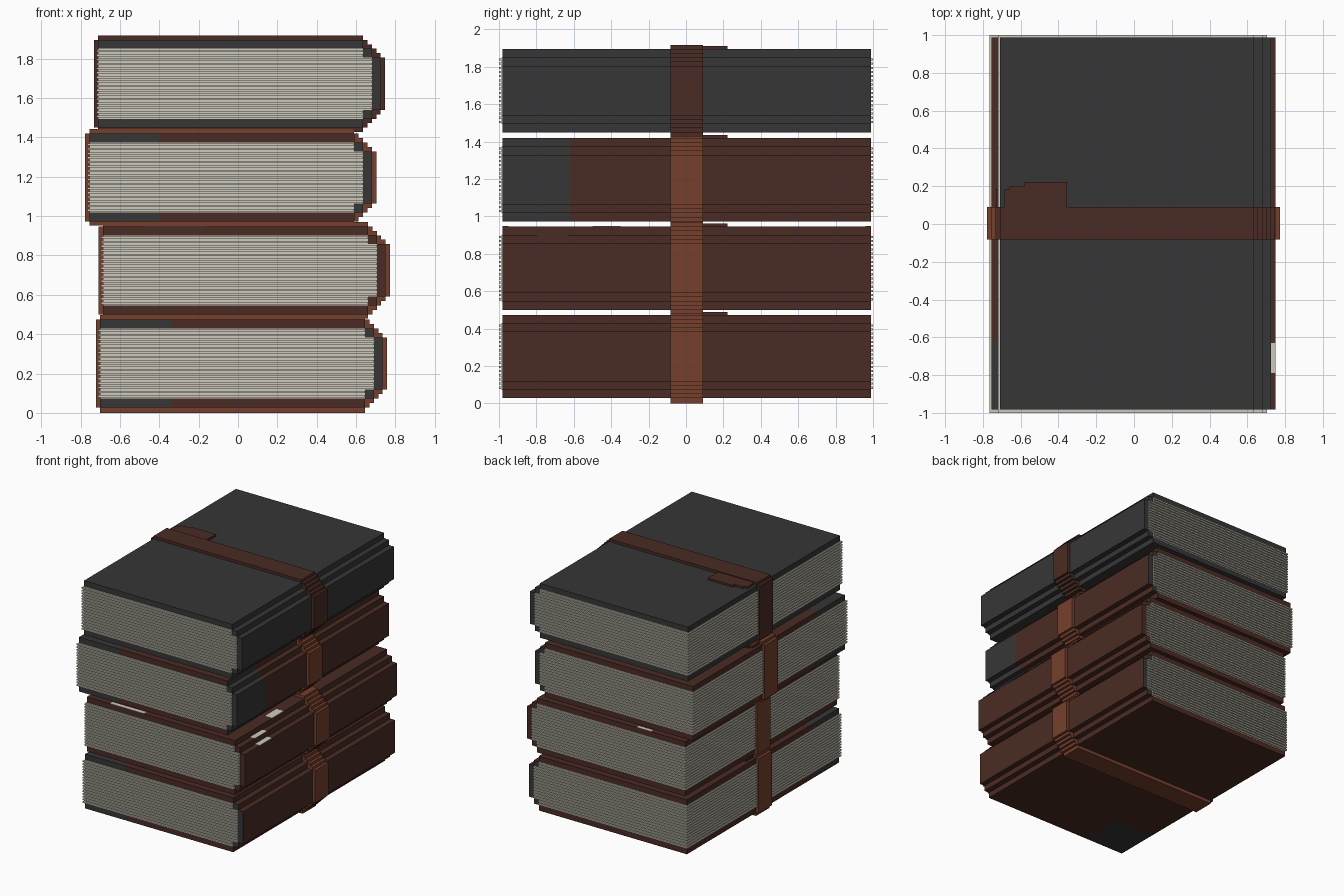
import bpy, bmesh

if "Cube" in bpy.data.objects:
    bpy.data.objects.remove(bpy.data.objects["Cube"])

def material(name, rgb):
    m = bpy.data.materials.new(name)
    m.diffuse_color = (*rgb, 1)
    m.use_nodes = True
    m.node_tree.nodes["Principled BSDF"].inputs["Base Color"].default_value = m.diffuse_color
    return m

GRAY = material("charcoal", (0.037, 0.037, 0.037))
BROWN = material("dark_brown", (0.069, 0.024, 0.017))
TAN = material("strap_brown", (0.181, 0.051, 0.026))
PAPER = material("paper", (0.62, 0.60, 0.50))

def finish(name, bm, mats, dx, z):
    bmesh.ops.recalc_face_normals(bm, faces=bm.faces)
    bmesh.ops.translate(bm, vec=(dx, 0, z), verts=bm.verts)
    me = bpy.data.meshes.new(name)
    bm.to_mesh(me)
    bm.free()
    for m in mats:
        me.materials.append(m)
    ob = bpy.data.objects.new(name, me)
    bpy.context.collection.objects.link(ob)

def box(bm, x0, x1, y0, y1, z0, z1, mat=0, end_mat=None):
    """Box with an optional second colour on its y-facing ends."""
    v = [bm.verts.new((x, y, z)) for x in (x0, x1) for y in (y0, y1) for z in (z0, z1)]
    quads = ((0, 1, 3, 2), (4, 6, 7, 5), (0, 4, 5, 1), (2, 3, 7, 6), (0, 2, 6, 4), (1, 5, 7, 3))
    for i, q in enumerate(quads):
        f = bm.faces.new([v[k] for k in q])
        f.material_index = end_mat if end_mat is not None and i in (2, 3) else mat

# book dimensions in local coordinates (z = 0 at the underside of the cover)
H, T, S = 0.446, 0.045, 0.0225        # height, board thickness, strap thickness
XL, XR = -0.71, 0.635                 # board left and right edges
Y0, Y1 = -0.982, 0.988                # board front and back edges
YP, XP = -0.62, -0.35                 # limits of the dark corner patches

def cover(name, dx, z, main, style):
    bm = bmesh.new()
    ends = 1 if style in ("corner", "spine") else 0
    for z0 in (0, H - T):
        if style == "plain":
            box(bm, XL, XR, Y0, Y1, z0, z0 + T)
        else:                         # board split around its dark corner
            box(bm, XL, XP, Y0, YP, z0, z0 + T, 1)
            box(bm, XL, XP, YP, Y1, z0, z0 + T)
            box(bm, XP, XR, Y0, Y1, z0, z0 + T)
    # stepped spine: two joints and the back
    steps = [(XR, XR + T, T, 2 * T), (XR, XR + T, H - 2 * T, H - T),
             (XR + T, XR + 2 * T, 2 * T, H - 2 * T)]
    for x0, x1, z0, z1 in steps:
        if style == "spine":
            box(bm, x0, x1, Y0, YP, z0, z1, 1)
            box(bm, x0, x1, YP, Y1, z0, z1, 0, ends)
        else:
            box(bm, x0, x1, Y0, Y1, z0, z1, 0, ends)
    if style == "spine":              # dark board edges next to the dark spine end
        for z0 in (0, H - T):
            box(bm, XR, XR + 0.002, Y0, YP, z0, z0 + T, 1)
    finish(name, bm, [main, GRAY], dx, z)

def pages(name, dx, z):
    bm = bmesh.new()
    box(bm, XL, XR, -0.986, 0.988, T, H - T)
    box(bm, XR, XR + T, -0.986, 0.988, 2 * T, H - 2 * T)
    n = 16
    p = (H - 2 * T) / n
    for i in range(n):                # projecting page ridges
        z0 = T + (i + 0.25) * p
        inner = 2 * T < z0 and z0 + p / 2 < H - 2 * T
        box(bm, XL - 0.01, XR + (T if inner else 0), -1, 1, z0, z0 + p / 2)
    finish(name, bm, [PAPER], dx, z)

def strap(name, dx, z, mat, under):
    # half outline stepping down the spine, then mirrored top to bottom
    top = [(XL - S, H), (XL, H), (XL, H + S), (XR, H + S)]
    x, h = XR, H + S
    for _ in range(5):
        h -= S
        top.append((x, h))
        x += S
        top.append((x, h))
    low = [(a, -under if b > H else H - b) for a, b in reversed(top)]
    bm = bmesh.new()
    front = bm.faces.new([bm.verts.new((a, -0.083, b)) for a, b in top + low])
    geo = bmesh.ops.extrude_face_region(bm, geom=[front])["geom"]
    bmesh.ops.translate(bm, vec=(0, 0.174, 0),
                        verts=[g for g in geo if isinstance(g, bmesh.types.BMVert)])
    finish(name, bm, [mat], dx, z)

def tab(name, dx, z):
    bm = bmesh.new()
    for x0, x1, y1 in ((-0.58, -0.355, 0.222), (-0.66, -0.58, 0.2), (-0.685, -0.66, 0.182)):
        box(bm, x0, x1, 0.091, y1, H, H + 0.016)
    finish(name, bm, [BROWN], dx, z)

# name, x offset, underside z, cover colour, colour pattern, strap colour
books = [("bottom_book", 0.01, 0.028, BROWN, "corner", TAN),
         ("second_book", 0.025, 0.501, BROWN, "plain", TAN),
         ("third_book", -0.045, 0.973, BROWN, "spine", TAN),
         ("top_book", 0.0, 1.449, GRAY, "plain", BROWN)]
for i, (name, dx, z, main, style, band) in enumerate(books):
    cover(name + "_cover", dx, z, main, style)
    pages(name + "_pages", dx, z)
    strap(name + "_strap", dx, z, band, 0.028 if i == 0 else S - 0.001)
    tab(name + "_strap_tab", dx, z)

# worn pale flecks on the second book
bm = bmesh.new()
box(bm, XR + T, XR + 2 * T, -0.79, -0.63, H - 2 * T, H - 2 * T + 0.002)
box(bm, XR, XR + T, -0.79, -0.63, H - T, H - T + 0.002)
box(bm, 0.57, XR, -0.5, -0.35, H, H + 0.002)
box(bm, -0.5, -0.19, Y0, -0.95, H, H + 0.002)
box(bm, -0.4, -0.27, 0.96, Y1, H, H + 0.002)
finish("worn_flecks", bm, [PAPER], 0.025, 0.501)
